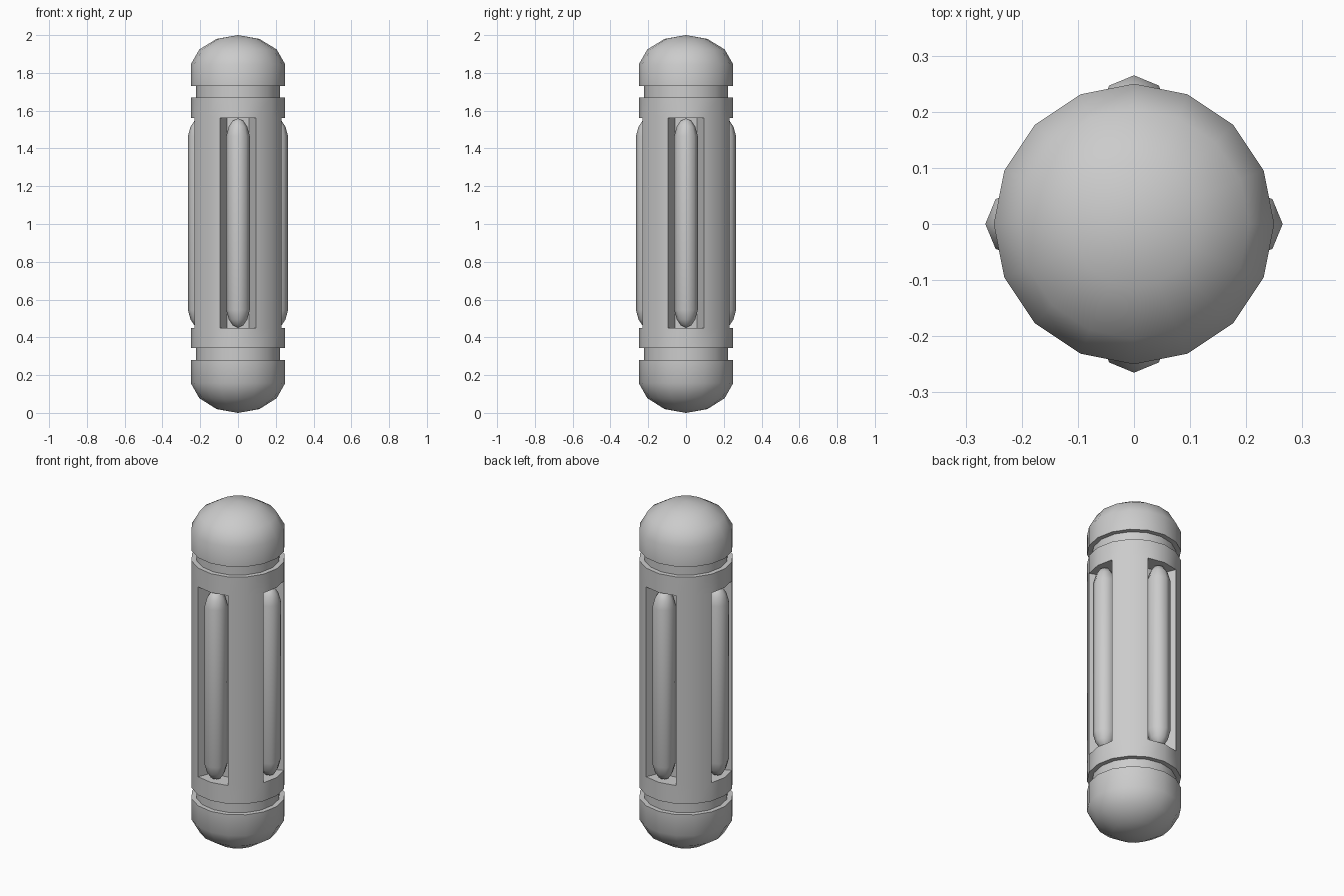
import bpy, bmesh, math
from math import sin, cos, pi, radians

if "Cube" in bpy.data.objects:
    bpy.data.objects.remove(bpy.data.objects["Cube"], do_unlink=True)

GREY = (0.6, 0.6, 0.6, 1.0)
grey = bpy.data.materials.new("plain_grey")
grey.use_nodes = True
grey.diffuse_color = GREY
grey.node_tree.nodes["Principled BSDF"].inputs["Base Color"].default_value = GREY

SLOT_LOW, SLOT_HIGH = 0.45, 1.56


def lathe(profile, sides):
    """Closed solid of revolution; the first and last profile points are poles."""
    bm = bmesh.new()
    rings = [[bm.verts.new((r * cos(2 * pi * i / sides), r * sin(2 * pi * i / sides), z))
              for i in range(sides)] for r, z in profile[1:-1]]
    bottom = bm.verts.new((0, 0, profile[0][1]))
    top = bm.verts.new((0, 0, profile[-1][1]))
    for i in range(sides):
        j = (i + 1) % sides
        bm.faces.new((bottom, rings[0][j], rings[0][i]))
        bm.faces.new((top, rings[-1][i], rings[-1][j]))
        for a, b in zip(rings, rings[1:]):
            bm.faces.new((a[i], a[j], b[j], b[i]))
    bm.normal_update()
    return bm


def finish(bm, name, angle):
    bmesh.ops.recalc_face_normals(bm, faces=bm.faces[:])
    mesh = bpy.data.meshes.new(name)
    bm.to_mesh(mesh)
    bm.free()
    mesh.materials.append(grey)
    obj = bpy.data.objects.new(name, mesh)
    bpy.context.collection.objects.link(obj)
    bpy.ops.object.select_all(action="DESELECT")
    obj.select_set(True)
    bpy.context.view_layer.objects.active = obj
    bpy.ops.object.shade_smooth_by_angle(angle=radians(angle))
    return obj


# Casing: domed ends, two ring grooves and a long middle sleeve
R, GROOVE = 0.25, 0.223
body = lathe([(0, 0), (0.113, 0.02), (0.205, 0.078), (R, 0.158),
              (R, 0.28), (GROOVE, 0.28), (GROOVE, 0.343), (R, 0.343),
              (R, SLOT_LOW), (R, SLOT_HIGH),
              (R, 1.67), (GROOVE, 1.67), (GROOVE, 1.73), (R, 1.73),
              (R, 1.845), (0.205, 1.924), (0.113, 1.98), (0, 2)], 16)

# Four slots: push the pair of panels beside each axis towards the centre
for k in range(4):
    dx, dy = cos(k * pi / 2), sin(k * pi / 2)
    panels = []
    for f in body.faces:
        c = f.calc_center_median()
        if (f.calc_area() > 0.05 and SLOT_LOW < c.z < SLOT_HIGH
                and abs(f.normal.z) < 0.1 and f.normal.x * dx + f.normal.y * dy > 0.95
                and c.x * dx + c.y * dy > 0.2):
            panels.append(f)
    moved = bmesh.ops.extrude_face_region(body, geom=panels)["geom"]
    for v in moved:
        if isinstance(v, bmesh.types.BMVert):
            v.co.x *= 0.6
            v.co.y *= 0.6
    left_over = [f for f in panels if f.is_valid]
    if left_over:
        bmesh.ops.delete(body, geom=left_over, context="FACES")
    body.normal_update()
finish(body, "casing", 40)

# Rounded eight-sided rods standing in the slots
ROD = 0.0625
ends = [(0, 0), (0.028, 0.013), (0.049, 0.045), (ROD, 0.095)]
profile = ([(r, SLOT_LOW + z) for r, z in ends]
           + [(r, SLOT_HIGH - z) for r, z in reversed(ends)])
for k, side in enumerate(("left", "back", "right", "front")):
    rod = finish(lathe(profile, 8), side + "_rod", 50)
    rod.location = (0.2025 * cos(k * pi / 2), 0.2025 * sin(k * pi / 2), 0)
